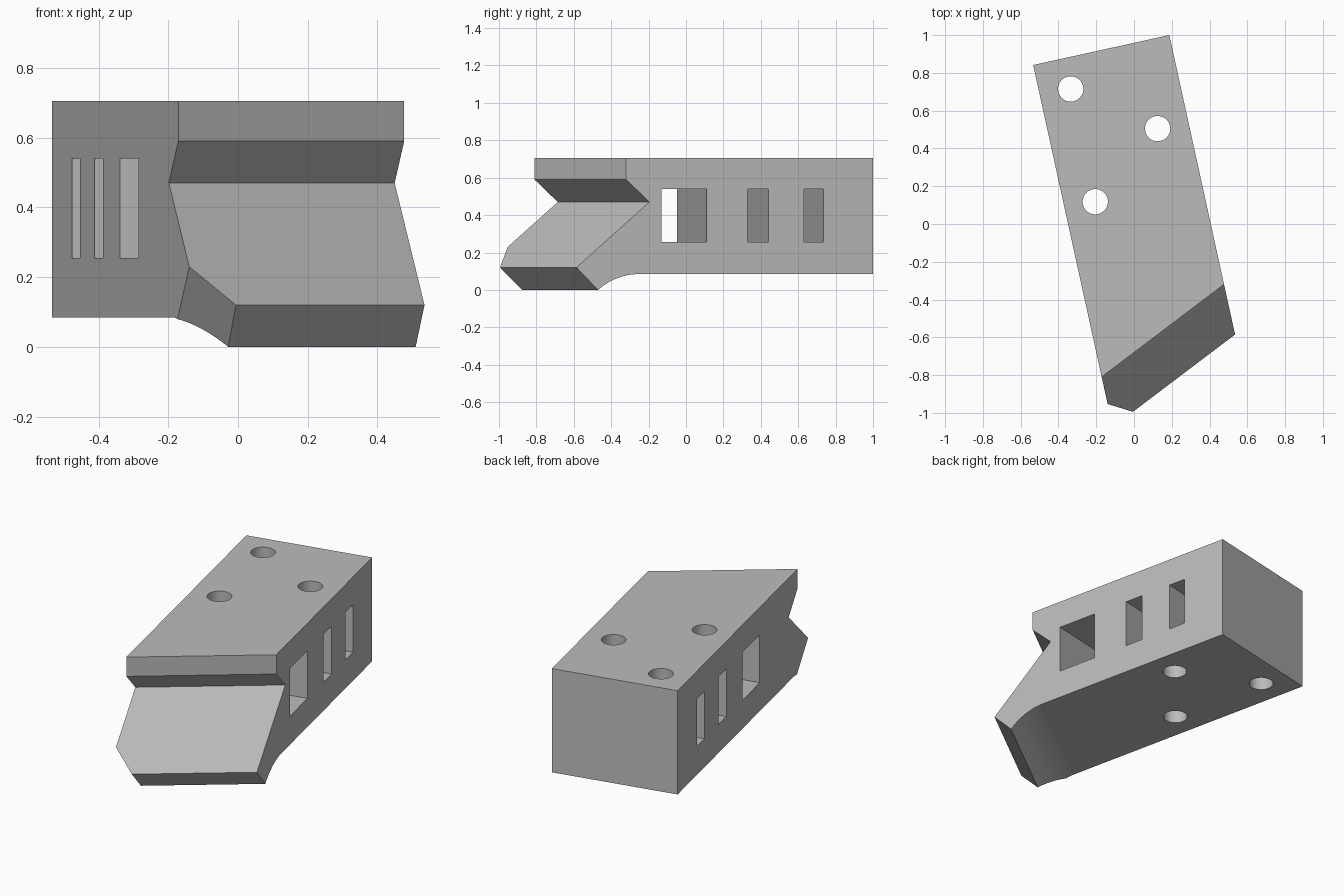
import bpy, bmesh, math
from mathutils import Vector

if "Cube" in bpy.data.objects:
    bpy.data.objects.remove(bpy.data.objects["Cube"])

CORNER = Vector((0.187, 1.0, 0))            # rear right corner in plan
ALONG = Vector((0.2144, -0.9767, 0))        # towards the nose
ACROSS = Vector((-0.9767, -0.2144, 0))      # towards the left side
WIDTH, SKEW = 0.738, 0.340                  # the nose is skewed in plan
BOTTOM, TOP = 0.085, 0.705

grey = bpy.data.materials.new("grey")
grey.diffuse_color = (0.5, 0.5, 0.5, 1)
grey.use_nodes = True
grey.node_tree.nodes["Principled BSDF"].inputs["Base Color"].default_value = grey.diffuse_color


def place(t, w, z):
    return CORNER + ALONG * t + ACROSS * w + Vector((0, 0, z))


def prism(name, near, far, trim=None):
    """Join two matching loops of points into a closed solid."""
    bm = bmesh.new()
    a = [bm.verts.new(p) for p in near]
    b = [bm.verts.new(p) for p in far]
    bm.faces.new(a)
    bm.faces.new(b[::-1])
    for i in range(len(a)):
        j = (i + 1) % len(a)
        bm.faces.new((a[j], a[i], b[i], b[j]))
    bmesh.ops.recalc_face_normals(bm, faces=bm.faces)
    if trim:
        # Bevel off the sharp nose corner with a plane, then cap it
        p, q, r = trim
        normal = (q - p).cross(r - p).normalized()
        if normal.y > 0:
            normal = -normal
        cut = bmesh.ops.bisect_plane(bm, geom=bm.verts[:] + bm.edges[:] + bm.faces[:],
                                     plane_co=p, plane_no=normal, clear_outer=True)
        edges = [e for e in cut["geom_cut"] if isinstance(e, bmesh.types.BMEdge)]
        bmesh.ops.holes_fill(bm, edges=edges, sides=0)
        bmesh.ops.recalc_face_normals(bm, faces=bm.faces)
    mesh = bpy.data.meshes.new(name)
    bm.to_mesh(mesh)
    bm.free()
    obj = bpy.data.objects.new(name, mesh)
    bpy.context.collection.objects.link(obj)
    mesh.materials.append(grey)
    return obj


# Side profile of the block: notched nose and curved underside
nose = [(1.351, TOP), (1.351, 0.59), (1.224, 0.47), (1.623, 0.12), (1.505, 0.0)]
radius, sweep = 0.34, math.asin(0.225 / 0.34)
for i in range(11, -1, -1):
    a = sweep * i / 12
    nose.append((1.28 + radius * math.sin(a), BOTTOM - radius * (1 - math.cos(a))))
rear = [(0, BOTTOM), (0, TOP)]
right = [place(t, 0, z) for t, z in nose + rear]
left = [place(t + SKEW, WIDTH, z) for t, z in nose] + [place(t, WIDTH, z) for t, z in rear]
block = prism("block", right, left,
              (Vector((0, -1, 0.12)), Vector((-0.03, -0.875, 0)), Vector((-0.14, -0.953, 0.23))))

# Rectangular slots through the width
cutters = []
for t0, t1 in ((0.271, 0.379), (0.573, 0.686), (0.911, 1.157)):
    rect = [(t0, 0.255), (t1, 0.255), (t1, 0.54), (t0, 0.54)]
    cutters.append(prism("slot_cutter", [place(t, -0.1, z) for t, z in rect],
                         [place(t, WIDTH + 0.1, z) for t, z in rect]))

# Round holes through the height
for x, y in ((-0.335, 0.715), (0.125, 0.505), (-0.205, 0.118)):
    ring = [(x + 0.067 * math.cos(k * math.tau / 48), y + 0.067 * math.sin(k * math.tau / 48))
            for k in range(48)]
    cutters.append(prism("hole_cutter", [Vector((*p, -0.1)) for p in ring],
                         [Vector((*p, 0.9)) for p in ring]))

# Cut the openings, then discard the cutters
bpy.context.view_layer.objects.active = block
block.select_set(True)
for cutter in cutters:
    mod = block.modifiers.new("opening", 'BOOLEAN')
    mod.operation, mod.solver, mod.object = 'DIFFERENCE', 'EXACT', cutter
    bpy.ops.object.modifier_apply(modifier=mod.name)
    bpy.data.objects.remove(cutter)
bpy.ops.object.shade_smooth_by_angle(angle=math.radians(20))
